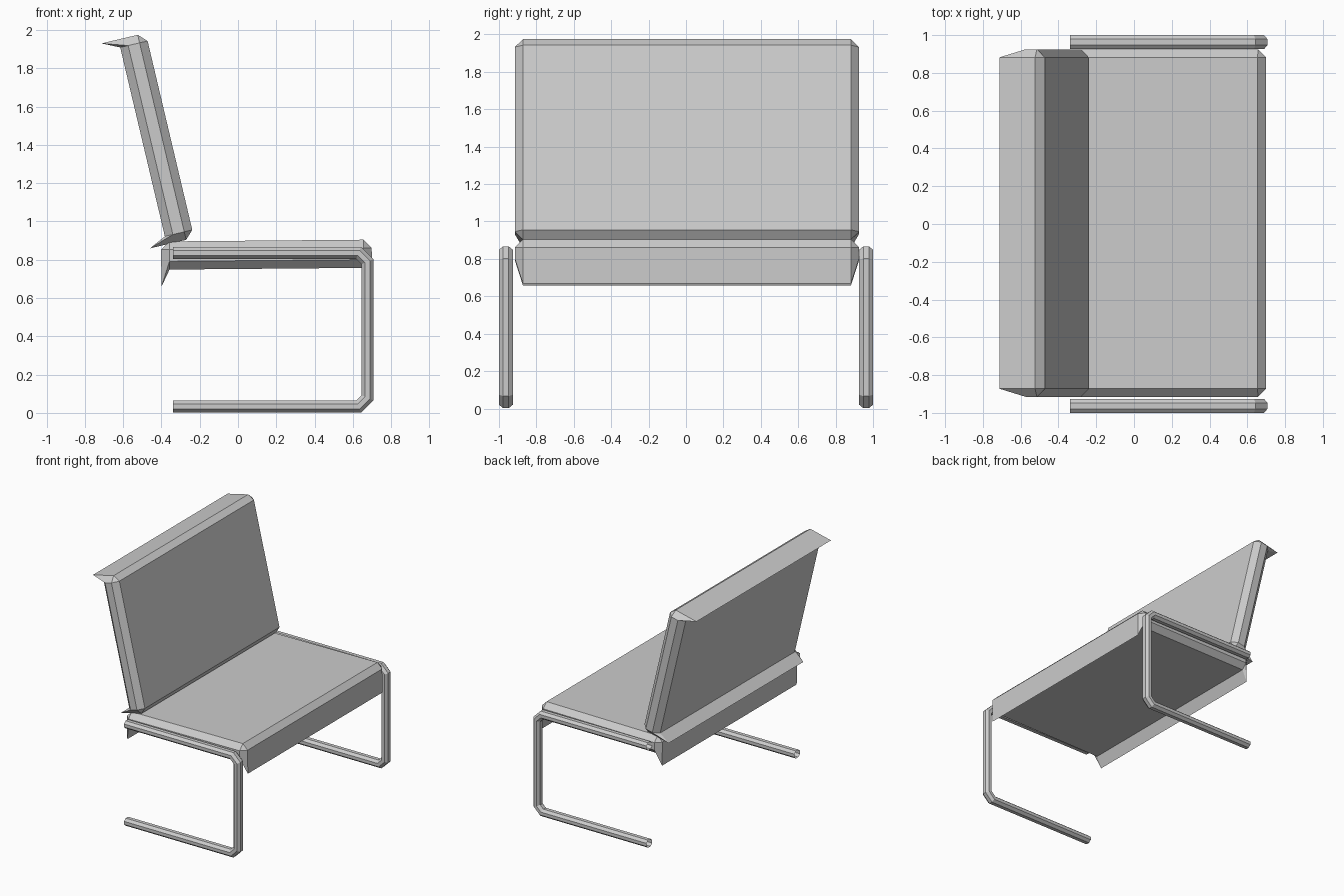
import bpy, bmesh, math
from mathutils import Vector

if "Cube" in bpy.data.objects:
    bpy.data.objects.remove(bpy.data.objects["Cube"])

def finish(bm, name):
    bmesh.ops.recalc_face_normals(bm, faces=bm.faces)
    me = bpy.data.meshes.new(name)
    bm.to_mesh(me)
    bm.free()
    ob = bpy.data.objects.new(name, me)
    bpy.context.collection.objects.link(ob)
    return ob

def cushion(name, loc, tilt):
    """Chamfered slab, top face at local z=0, with end faces drawn out into skirts."""
    length, width, thick, cut, skirt = 1.10, 1.84, 0.147, 0.043, 0.237
    bm = bmesh.new()
    bmesh.ops.create_cube(bm, size=1)
    for v in bm.verts:
        v.co = Vector((v.co.x * length, v.co.y * width, (v.co.z - 0.5) * thick))
    bmesh.ops.bevel(bm, geom=list(bm.edges), offset=cut, segments=1,
                    profile=0.5, affect='EDGES')
    for v in bm.verts:
        if abs(v.co.x) > length / 2 - 0.005 and v.co.z < -thick / 2:
            v.co.z = -skirt
    ob = finish(bm, name)
    ob.location = loc
    ob.rotation_euler = (0, math.radians(tilt), 0)
    return ob

def leg(name, y):
    """Open-ended eight-sided tube swept along a C-shaped path with mitred bends."""
    path = [Vector(p) for p in ((-0.34, 0.033), (0.63, 0.033), (0.676, 0.079),
                                (0.676, 0.790), (0.63, 0.836), (-0.34, 0.836))]
    half_y, half_t = 0.037, 0.031
    k = 1 / math.cos(math.pi / 8)
    bm = bmesh.new()
    rings = []
    for i, p in enumerate(path):
        a = (p - path[i - 1]).normalized() if i else (path[1] - p).normalized()
        b = (path[i + 1] - p).normalized() if i < len(path) - 1 else a
        na, nb = Vector((a.y, -a.x)), Vector((b.y, -b.x))
        out = (na + nb) / (1 + na.dot(nb))
        ring = []
        for j in range(8):
            t = math.pi / 8 + j * math.pi / 4
            q = p + out * (half_t * k * math.sin(t))
            ring.append(bm.verts.new((q.x, y + half_y * k * math.cos(t), q.y)))
        rings.append(ring)
    for r, s in zip(rings, rings[1:]):
        for j in range(8):
            n = (j + 1) % 8
            bm.faces.new((r[j], r[n], s[n], s[j]))
    return finish(bm, name)

# Seat and leaning backrest share one cushion shape
cushion("seat", (0.148, 0.005, 0.90), -0.5)
cushion("backrest", (-0.3555, 0.005, 1.449), 76.7)

# Side frames
leg("left_leg_frame", 0.963)
leg("right_leg_frame", -0.963)
